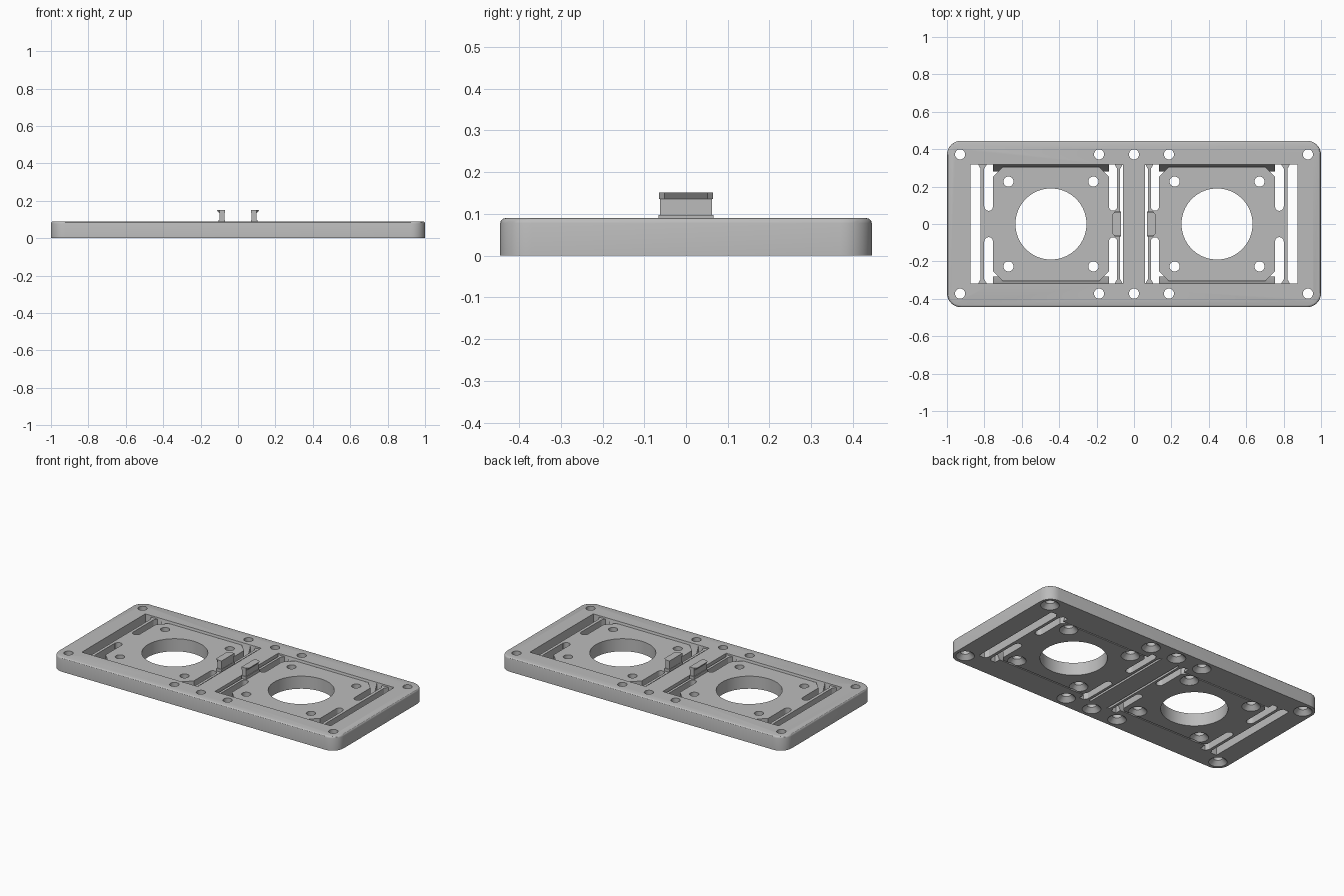
import bpy, bmesh, math
from mathutils import Vector

cube = bpy.data.objects.get("Cube")
if cube:
    bpy.data.objects.remove(cube, do_unlink=True)

grey = bpy.data.materials.new("plain_grey")
grey.use_nodes = True
grey.diffuse_color = (0.5, 0.5, 0.5, 1)
grey.node_tree.nodes["Principled BSDF"].inputs["Base Color"].default_value = (0.5, 0.5, 0.5, 1)

HALF_Y, TOP, PLATE_TOP = 0.445, 0.09, 0.08
CELL_X = 0.444


def finish(bm, name):
    bmesh.ops.recalc_face_normals(bm, faces=bm.faces)
    mesh = bpy.data.meshes.new(name)
    bm.to_mesh(mesh)
    bm.free()
    mesh.materials.append(grey)
    ob = bpy.data.objects.new(name, mesh)
    bpy.context.collection.objects.link(ob)
    return ob


def prism(bm, points, offset):
    """Extrude a closed loop of 3D points along an offset."""
    face = bm.faces.new([bm.verts.new(p) for p in points])
    geom = bmesh.ops.extrude_face_region(bm, geom=[face])["geom"]
    verts = [g for g in geom if isinstance(g, bmesh.types.BMVert)]
    bmesh.ops.translate(bm, vec=Vector(offset), verts=verts)
    return verts


def box(bm, x0, x1, y0, y1, z0, z1):
    prism(bm, [(x0, y0, z0), (x1, y0, z0), (x1, y1, z0), (x0, y1, z0)], (0, 0, z1 - z0))


def trapezoid(bm, x0, x1, top_y, low_y):
    """Dovetail section along x, running past the top and bottom faces."""
    d = (top_y - low_y) / TOP * 0.02
    a, b = low_y - d, top_y + d
    prism(bm, [(x0, -a, -0.02), (x0, a, -0.02), (x0, b, TOP + 0.02), (x0, -b, TOP + 0.02)],
          (x1 - x0, 0, 0))


def hole(bm, x, y, rings, sides=32):
    """Round cutter made of stacked (radius, height) rings."""
    loops = []
    for r, z in rings:
        loops.append([bm.verts.new((x + r * math.cos(math.tau * i / sides),
                                    y + r * math.sin(math.tau * i / sides), z))
                      for i in range(sides)])
    for lo, hi in zip(loops, loops[1:]):
        for i in range(sides):
            j = (i + 1) % sides
            bm.faces.new((lo[i], lo[j], hi[j], hi[i]))
    bm.faces.new(loops[0])
    bm.faces.new(loops[-1])


def boolean(ob, bm, operation="DIFFERENCE"):
    tool = finish(bm, "cutter")
    tool.hide_render = True
    mod = ob.modifiers.new("cut", "BOOLEAN")
    mod.operation, mod.solver, mod.object = operation, "EXACT", tool
    bpy.context.view_layer.objects.active = ob
    bpy.ops.object.modifier_apply(modifier=mod.name)
    bpy.data.objects.remove(tool, do_unlink=True)


def smooth(ob):
    bpy.ops.object.select_all(action="DESELECT")
    ob.select_set(True)
    bpy.context.view_layer.objects.active = ob
    bpy.ops.object.shade_smooth_by_angle(angle=math.radians(30))


def mirror(ob):
    mod = ob.modifiers.new("mirror", "MIRROR")
    mod.use_mirror_merge = False


SCREW = [(0.063, -0.01), (0.027, 0.026), (0.027, 0.12)]

# Outer frame with rounded corners and softened top rim
bm = bmesh.new()
box(bm, -1, 1, -HALF_Y, HALF_Y, 0, TOP)
upright = [e for e in bm.edges if abs(e.verts[0].co.z - e.verts[1].co.z) > 0.01]
bmesh.ops.bevel(bm, geom=upright, offset=0.075, segments=8, profile=0.5, affect="EDGES")
rim = [e for e in bm.edges if all(v.co.z > TOP - 0.001 for v in e.verts)]
bmesh.ops.bevel(bm, geom=rim, offset=0.012, segments=3, profile=0.5, affect="EDGES")
frame = finish(bm, "frame")

# Frame windows: straight slots beside a dovetailed middle
for s in (-1, 1):
    for x0, x1 in ((0.06, 0.134), (0.754, 0.874)):
        bm = bmesh.new()
        box(bm, min(s * x0, s * x1), max(s * x0, s * x1), -0.318, 0.318, -0.02, 0.12)
        boolean(frame, bm)
    bm = bmesh.new()
    trapezoid(bm, s * CELL_X - 0.312, s * CELL_X + 0.312, 0.318, 0.28)
    boolean(frame, bm)

# Countersunk frame holes
bm = bmesh.new()
for x in (-0.93, -0.187, 0, 0.187, 0.93):
    for y in (-0.372, 0.372):
        hole(bm, x, y, SCREW)
boolean(frame, bm)
smooth(frame)


def slot_end(cx, r):
    return [(cx + r * math.cos(a), 0.093 - r * math.sin(a))
            for a in (math.pi * i / 8 for i in range(9))]


# Mounting plate with bridges reaching to the flexure beams
half = [(0.81, 0.093)] + slot_end(0.777, 0.023)
half += [(0.754, 0.252), (0.697, 0.309), (0.191, 0.309), (0.134, 0.252)]
half += slot_end(0.112, 0.022) + [(0.082, 0.093)]
outline = half + [(x, -y) for x, y in reversed(half)]
bm = bmesh.new()
prism(bm, [(x, y, 0) for x, y in outline], (0, 0, PLATE_TOP))
plate = finish(bm, "mounting_plate")
bm = bmesh.new()
trapezoid(bm, 0, 0.95, 0.31, 0.272)
boolean(plate, bm, "INTERSECT")

# Central opening and countersunk plate holes
bm = bmesh.new()
hole(bm, CELL_X, 0, [(0.19, -0.01), (0.19, 0.12)], 64)
for sx in (-1, 1):
    for sy in (-1, 1):
        hole(bm, CELL_X + sx * 0.227, sy * 0.227, SCREW)
boolean(plate, bm)
smooth(plate)
mirror(plate)

# Flexure beams, flared where they meet the frame
for name, x0, x1 in (("inner_beam", 0.074, 0.09), ("outer_beam", 0.801, 0.82)):
    bm = bmesh.new()
    half = [(x1, 0.295), (x1 + 0.014, 0.319), (x0 - 0.014, 0.319), (x0, 0.295)]
    loop = half + [(x, -y) for x, y in reversed(half)]
    prism(bm, [(x, y, 0) for x, y in loop], (0, 0, PLATE_TOP))
    mirror(finish(bm, name))

# Latch: upright tab on a small foot, with a hooked lip
bm = bmesh.new()
box(bm, 0.072, 0.1, -0.062, 0.062, 0.06, 0.142)
mirror(finish(bm, "latch_tab"))

bm = bmesh.new()
box(bm, 0.07, 0.104, -0.066, 0.066, 0.06, 0.098)
mirror(finish(bm, "latch_foot"))

bm = bmesh.new()
lip = [(0.07, -0.065), (0.1, -0.065), (0.115, -0.052),
       (0.115, 0.052), (0.1, 0.065), (0.07, 0.065)]
prism(bm, [(x, y, 0.136) for x, y in lip], (0, 0, 0.016))
for v in bm.verts:
    if v.co.z < 0.14 and v.co.x > 0.11:
        v.co.x = 0.102
mirror(finish(bm, "latch_lip"))
